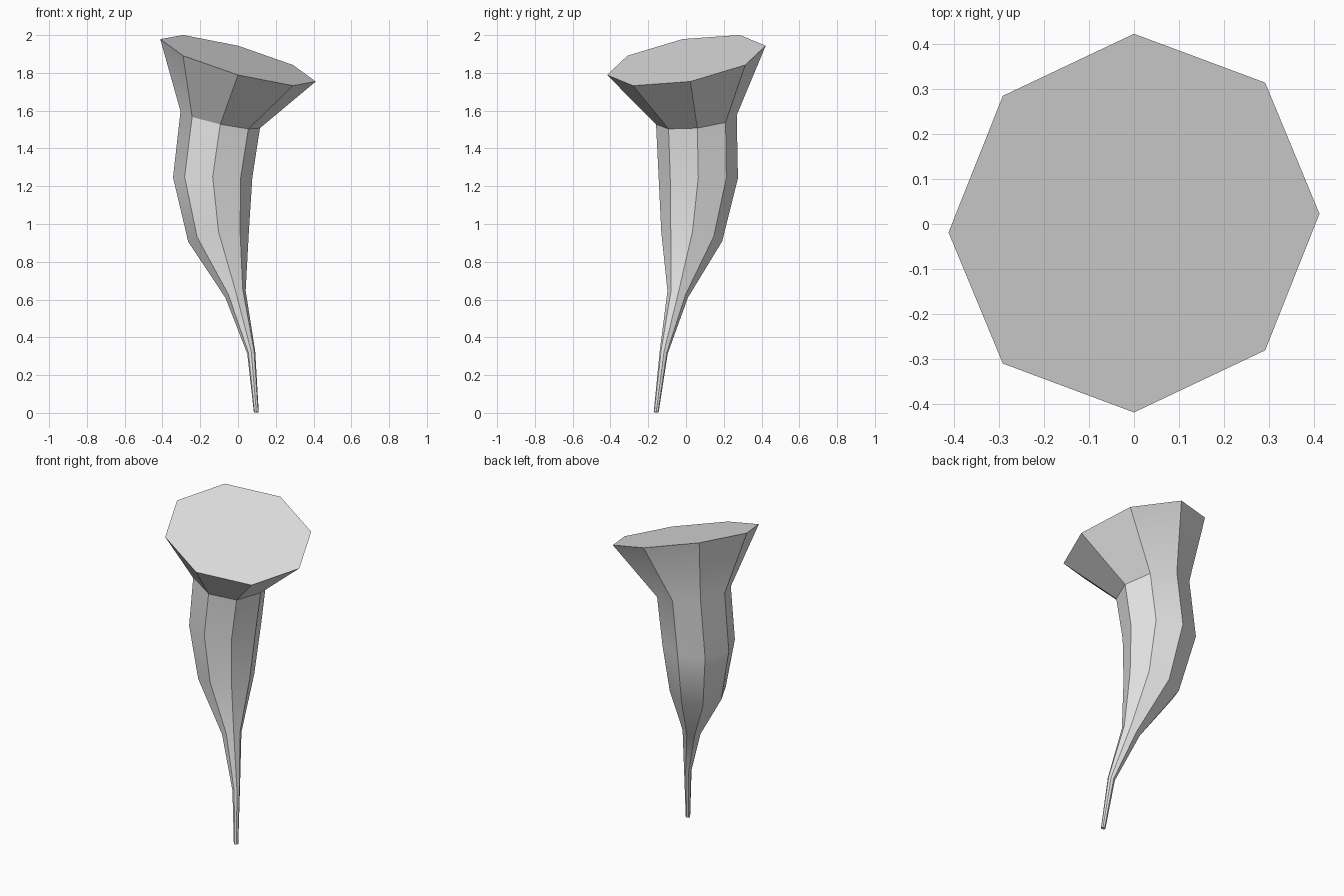
import bpy, bmesh
from math import radians, sin, cos, pi
from mathutils import Matrix, Vector

cube = bpy.data.objects.get("Cube")
if cube:
    bpy.data.objects.remove(cube, do_unlink=True)

SIDES = 8

# Plain grey material
grey = bpy.data.materials.new("plain grey")
grey.use_nodes = True
colour = (0.8, 0.8, 0.8, 1)
grey.diffuse_color = colour
grey.node_tree.nodes["Principled BSDF"].inputs["Base Color"].default_value = colour

# Cross-sections from tip to mouth: centre, radius, tilt about x and y in degrees
SECTIONS = [
    ((0.097, -0.158, 0.003), 0.013, -7, -6),
    ((0.07, -0.118, 0.32), 0.022, -15, -17),
    ((-0.013, -0.044, 0.628), 0.057, -18, -20),
    ((-0.103, 0.03, 0.933), 0.163, -9, -10),
    ((-0.134, 0.065, 1.247), 0.21, -1, 0),
    ((-0.094, 0.055, 1.552), 0.215, 6.5, 12),
    ((0, 0.002, 1.8665), 0.427, 10.45, 15.5),
]


def add_ring(bm, centre, radius, tilt_x, tilt_y):
    turn = Matrix.Rotation(radians(tilt_x), 3, 'X') @ Matrix.Rotation(radians(tilt_y), 3, 'Y')
    angles = [2 * pi * i / SIDES for i in range(SIDES)]
    return [bm.verts.new(Vector(centre) + turn @ Vector((radius * cos(a), radius * sin(a), 0)))
            for a in angles]


# Curved horn: lofted rings with flat caps at the tip and the mouth
bm = bmesh.new()
rings = [add_ring(bm, *section) for section in SECTIONS]
for low, high in zip(rings, rings[1:]):
    for i in range(SIDES):
        j = (i + 1) % SIDES
        bm.faces.new((low[i], low[j], high[j], high[i]))
bm.faces.new(rings[0][::-1])
bm.faces.new(rings[-1])
bmesh.ops.recalc_face_normals(bm, faces=bm.faces)

mesh = bpy.data.meshes.new("curved_horn")
bm.to_mesh(mesh)
bm.free()
mesh.materials.append(grey)
horn = bpy.data.objects.new("curved_horn", mesh)
bpy.context.collection.objects.link(horn)

# Smooth along the length, sharp between the facets
bpy.ops.object.select_all(action='DESELECT')
horn.select_set(True)
bpy.context.view_layer.objects.active = horn
bpy.ops.object.shade_smooth_by_angle(angle=radians(30))
